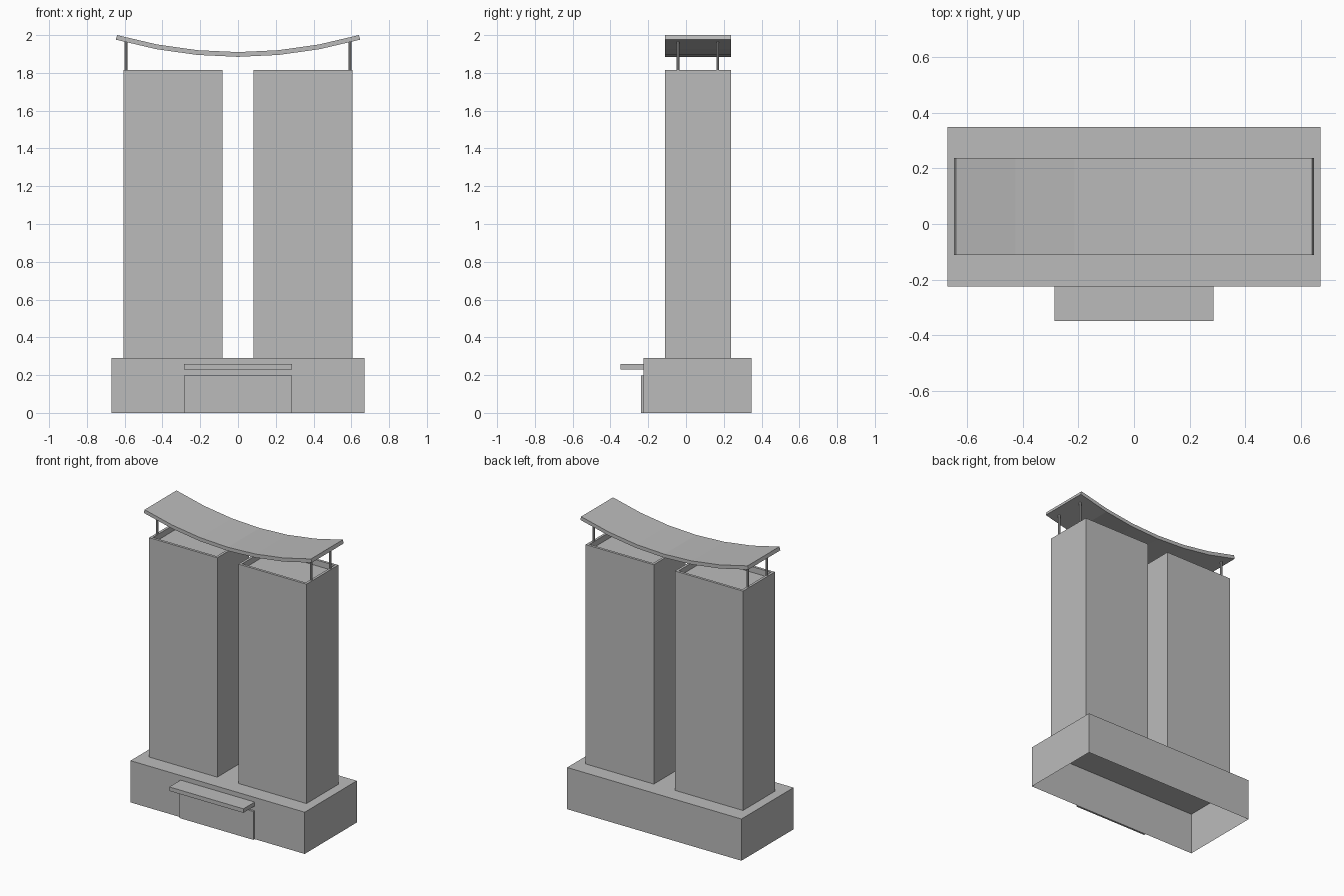
import bpy, bmesh
from mathutils import Vector

cube = bpy.data.objects.get("Cube")
if cube:
    bpy.data.objects.remove(cube, do_unlink=True)

grey = bpy.data.materials.new("concrete grey")
grey.use_nodes = True
colour = (0.5, 0.5, 0.5, 1)
grey.diffuse_color = colour
grey.node_tree.nodes["Principled BSDF"].inputs["Base Color"].default_value = colour


def finish(name, bm):
    bmesh.ops.recalc_face_normals(bm, faces=bm.faces)
    mesh = bpy.data.meshes.new(name)
    bm.to_mesh(mesh)
    bm.free()
    mesh.materials.append(grey)
    obj = bpy.data.objects.new(name, mesh)
    bpy.context.collection.objects.link(obj)
    return obj


def box(low, high):
    bm = bmesh.new()
    bmesh.ops.create_cube(bm, size=1)
    low, high = Vector(low), Vector(high)
    bmesh.ops.scale(bm, vec=high - low, verts=bm.verts)
    bmesh.ops.translate(bm, vec=(low + high) / 2, verts=bm.verts)
    bm.normal_update()
    return bm


def face_towards(bm, z):
    return next(f for f in bm.faces if f.normal.z * z > 0.9)


BACK, FRONT = 0.238, -0.112      # depth shared by towers and roof
WALL, RIM = -0.224, 0.025
DECK, TOWER_TOP = 0.29, 1.815

# Podium, open underneath
bm = box((-0.67, WALL, 0), (0.67, 0.348, DECK))
bmesh.ops.delete(bm, geom=[face_towards(bm, -1)], context='FACES_ONLY')
# keep the open shell facing outward
finish("podium", bm)

# Entrance panel and canopy
finish("entrance_panel", box((-0.285, -0.238, 0), (0.285, WALL, 0.197)))
finish("entrance_canopy", box((-0.285, -0.348, 0.23), (0.285, WALL, 0.258)))

# Twin towers with a recessed top, and posts standing on the outer rim
for side, label in ((-1, "right"), (1, "left")):
    xs = sorted((side * 0.081, side * 0.605))
    bm = box((xs[0], FRONT, DECK), (xs[1], BACK, TOWER_TOP))
    top = face_towards(bm, 1)
    bmesh.ops.inset_region(bm, faces=[top], thickness=RIM)
    sunk = bmesh.ops.extrude_face_region(bm, geom=[top])["geom"]
    bmesh.ops.translate(bm, vec=(0, 0, -0.04),
                        verts=[v for v in sunk if isinstance(v, bmesh.types.BMVert)])
    if top.is_valid:
        bmesh.ops.delete(bm, geom=[top], context='FACES_ONLY')
    finish(label + "_tower", bm)

    for y, place in ((-0.042, "front"), (0.168, "back")):
        bm = bmesh.new()
        bmesh.ops.create_cone(bm, cap_ends=True, segments=8, radius1=0.0075,
                              radius2=0.0075, depth=0.155)
        bmesh.ops.translate(bm, vec=(side * 0.593, y, TOWER_TOP + 0.0755), verts=bm.verts)
        finish(label + "_" + place + "_post", bm)

# Sagging roof: a faceted slab swept along a shallow parabola
HALF, SAG, THICK, STEPS = 0.64, 0.09, 0.025, 6
upper, lower = [], []
for i in range(STEPS + 1):
    t = 2 * i / STEPS - 1
    point = Vector((t * HALF, FRONT, 2 - SAG + SAG * t * t))
    normal = Vector((-2 * SAG * t / HALF, 0, 1)).normalized()
    upper.append(point)
    lower.append(point - normal * THICK)
bm = bmesh.new()
front = [[bm.verts.new(p) for p in row] for row in (upper, lower)]
strip = [bm.faces.new((front[0][i], front[0][i + 1], front[1][i + 1], front[1][i]))
         for i in range(STEPS)]
swept = bmesh.ops.extrude_face_region(bm, geom=strip, use_keep_orig=True)["geom"]
bmesh.ops.translate(bm, vec=(0, BACK - FRONT, 0),
                    verts=[v for v in swept if isinstance(v, bmesh.types.BMVert)])
finish("curved_roof", bm)
